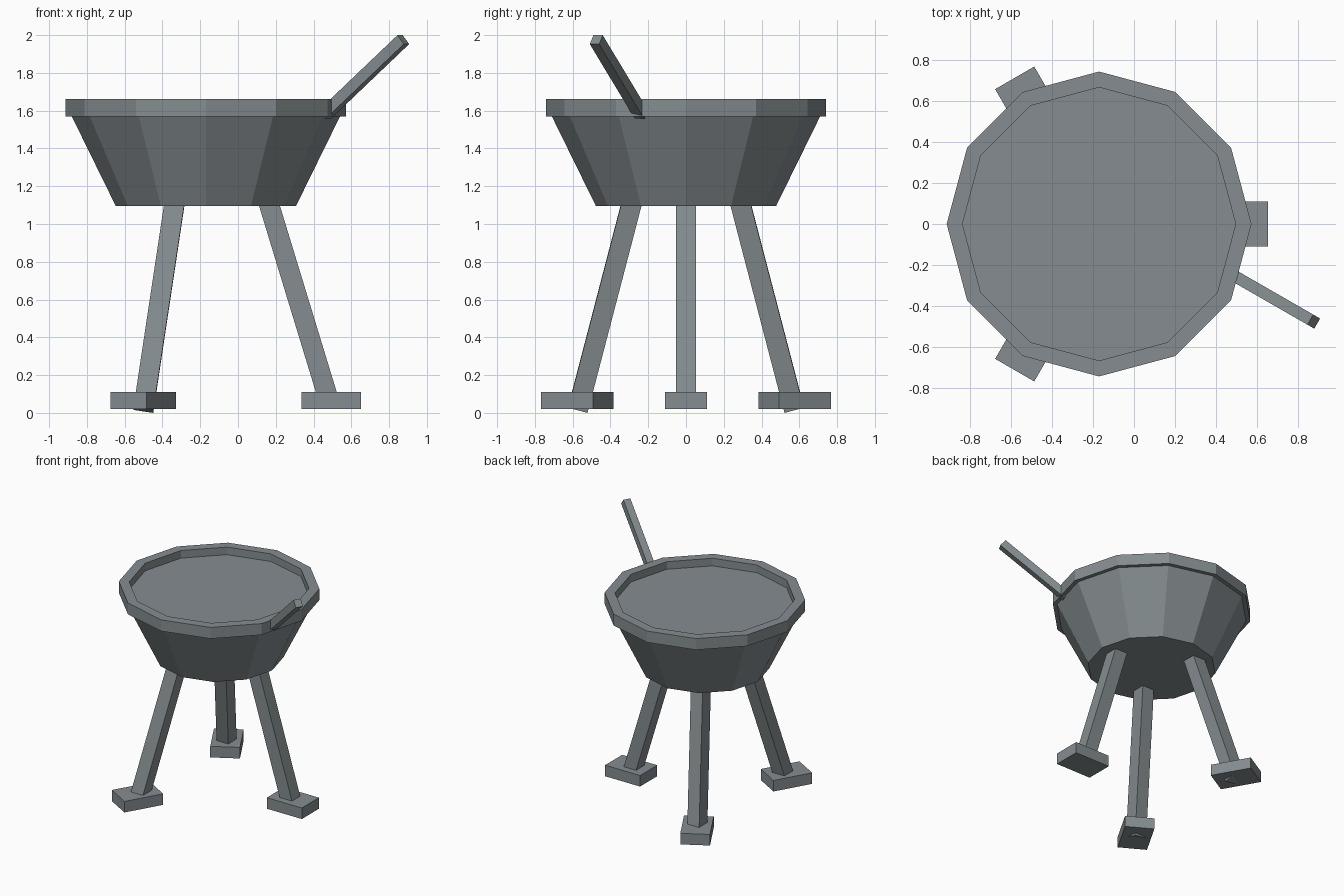
import bpy, bmesh
from math import radians, sin, cos, pi
from mathutils import Matrix, Vector

if "Cube" in bpy.data.objects:
    bpy.data.objects.remove(bpy.data.objects["Cube"])

CX = -0.17   # axis of the bowl and tripod
SIDES = 12

grey = bpy.data.materials.new("dark_iron")
grey.diffuse_color = (0.234, 0.265, 0.277, 1)
grey.use_nodes = True
grey.node_tree.nodes["Principled BSDF"].inputs["Base Color"].default_value = grey.diffuse_color


def add_object(name, bm):
    bmesh.ops.recalc_face_normals(bm, faces=bm.faces)
    mesh = bpy.data.meshes.new(name)
    bm.to_mesh(mesh)
    bm.free()
    mesh.materials.append(grey)
    obj = bpy.data.objects.new(name, mesh)
    bpy.context.collection.objects.link(obj)
    return obj


def ring(bm, r, z):
    return [bm.verts.new((CX + r * cos(2 * pi * i / SIDES), r * sin(2 * pi * i / SIDES), z))
            for i in range(SIDES)]


def lathe(name, profile, closed):
    """Faceted solid of revolution; closed joins last ring to first, else caps both ends."""
    bm = bmesh.new()
    rings = [ring(bm, r, z) for r, z in profile]
    pairs = list(zip(rings, rings[1:]))
    if closed:
        pairs.append((rings[-1], rings[0]))
    else:
        bm.faces.new(rings[0])
        bm.faces.new(rings[-1])
    for a, b in pairs:
        for i in range(SIDES):
            j = (i + 1) % SIDES
            bm.faces.new((a[i], a[j], b[j], b[i]))
    return add_object(name, bm)


def box(name, size, matrix):
    bm = bmesh.new()
    bmesh.ops.create_cube(bm, size=1, matrix=matrix @ Matrix.Diagonal((*size, 1)))
    return add_object(name, bm)


def polar(r, a, z):
    return Vector((CX + r * cos(a), r * sin(a), z))


# Bowl body, its top cap being the recessed surface inside the rim
lathe("bowl", [(0.477, 1.095), (0.725, 1.60)], closed=False)

# Raised rim band
lathe("rim", [(0.742, 1.57), (0.742, 1.662), (0.665, 1.662), (0.665, 1.57)], closed=True)

# Tripod legs (upright bars tipped outward) with block feet
for i in range(3):
    a = 2 * pi * i / 3
    top, bottom = polar(0.305, a, 1.2), polar(0.66, a, 0.036 if i == 0 else 0.021)
    axis = top - bottom
    tilt = Vector((0, 0, 1)).rotation_difference(axis).to_matrix().to_4x4()
    box(f"leg_{i + 1}", (0.106, 0.106, axis.length),
        Matrix.Translation((top + bottom) / 2) @ tilt)
    foot = Matrix.Translation(polar(0.664, a, 0.065)) @ Matrix.Rotation(a, 4, 'Z')
    box(f"foot_{i + 1}", (0.315, 0.22, 0.09), foot)

# Handle stick leaning out over the rim
start, tip = Vector((0.459, -0.236, 1.579)), Vector((0.875, -0.475, 1.976))
axis = (tip - start).normalized()
side = Vector((-axis.y, axis.x, 0)).normalized()
turn = Matrix((side.cross(axis), side, axis)).transposed().to_4x4()
box("handle", (0.061, 0.057, (tip - start).length), Matrix.Translation((start + tip) / 2) @ turn)
